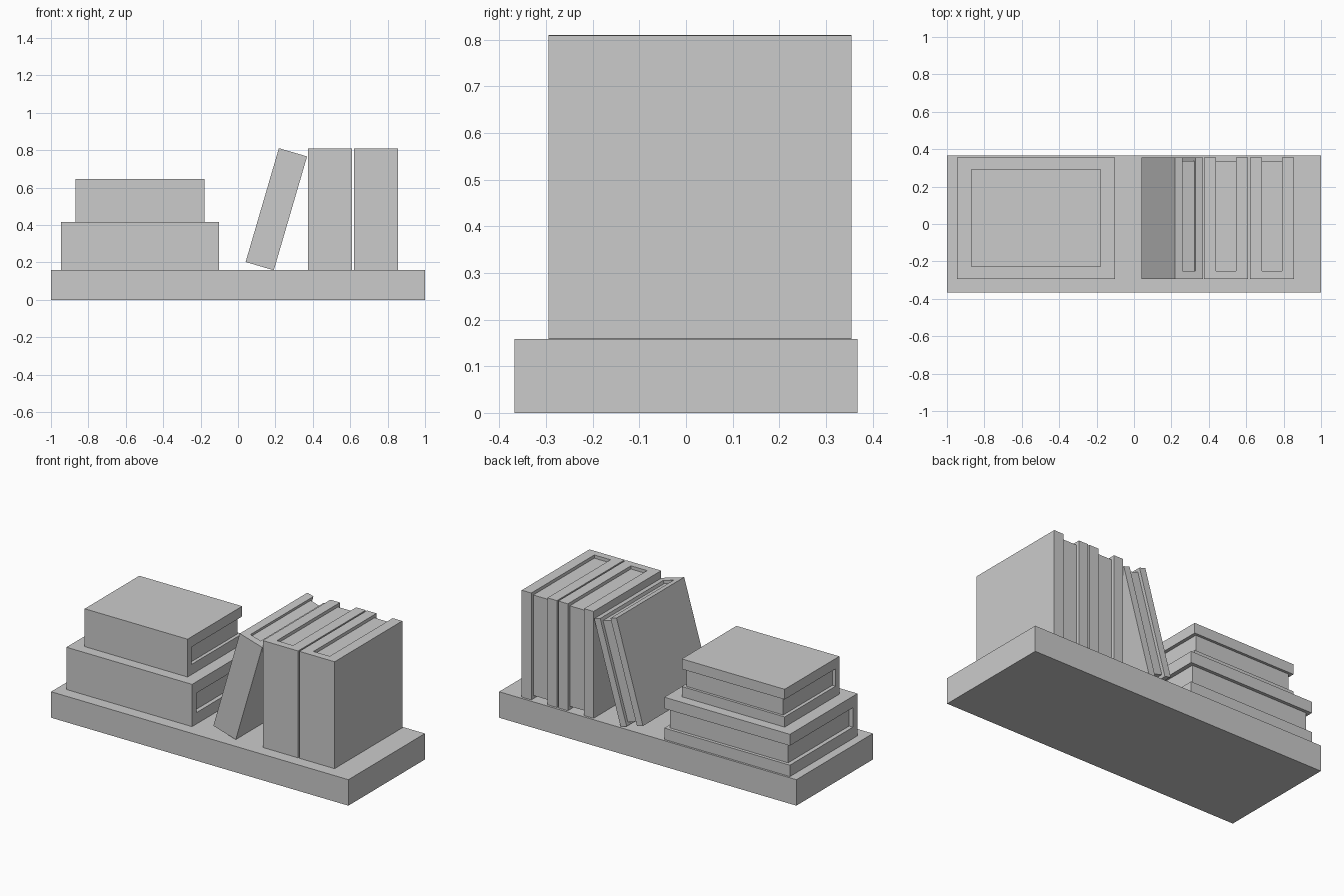
import bpy
import bmesh
import math
from mathutils import Matrix, Vector

if "Cube" in bpy.data.objects:
    bpy.data.objects.remove(bpy.data.objects["Cube"])


def make_object(name, bm, matrix):
    bmesh.ops.recalc_face_normals(bm, faces=bm.faces[:])
    mesh = bpy.data.meshes.new(name)
    bm.to_mesh(mesh)
    bm.free()
    obj = bpy.data.objects.new(name, mesh)
    bpy.context.collection.objects.link(obj)
    obj.matrix_world = matrix
    return obj


def add_box(name, size, matrix):
    bm = bmesh.new()
    bmesh.ops.create_cube(bm, size=1)
    bmesh.ops.scale(bm, vec=Vector(size), verts=bm.verts[:])
    return make_object(name, bm, matrix)


def add_book(name, thick, depth, height, center, angle=0.0):
    """Book standing upright, spine towards -y, tilted about y by angle."""
    place = Matrix.Translation(center) @ Matrix.Rotation(angle, 4, 'Y')
    t, d, h = thick / 2, depth / 2, height / 2
    page_t = t * 0.46           # half thickness of the page block
    spine_y = -d + depth * 0.068
    # cover: U-shaped section extruded along the height
    profile = [(-t, -d), (t, -d), (t, d), (page_t, d), (page_t, spine_y),
               (-page_t, spine_y), (-page_t, d), (-t, d)]
    bm = bmesh.new()
    face = bm.faces.new([bm.verts.new((x, y, -h)) for x, y in profile])
    ext = bmesh.ops.extrude_face_region(bm, geom=[face])
    top = [v for v in ext["geom"] if isinstance(v, bmesh.types.BMVert)]
    bmesh.ops.translate(bm, vec=(0, 0, height), verts=top)
    make_object(name + "_cover", bm, place)
    # pages: recessed at both ends and at the open edge
    page_end = d - depth * 0.03
    offset = Matrix.Translation((0, (page_end + spine_y) / 2, 0))
    add_box(name + "_pages", (page_t * 2, page_end - spine_y, height * 0.94),
            place @ offset)


# shelf board
add_box("shelf", (2, 0.735, 0.158), Matrix.Translation((0, 0, 0.079)))

# upright books
for i, x in enumerate((0.492, 0.738)):
    add_book(f"upright_book_{i + 1}", 0.237, 0.65, 0.65, (x, 0.03, 0.484))

# leaning book
add_book("leaning_book", 0.157, 0.65, 0.634, (0.205, 0.03, 0.484),
         math.radians(16.3))

# stacked books lying flat
add_book("lower_stacked_book", 0.257, 0.65, 0.845, (-0.525, 0.03, 0.2865),
         math.pi / 2)
add_book("upper_stacked_book", 0.23, 0.525, 0.692, (-0.524, 0.032, 0.53),
         math.pi / 2)
